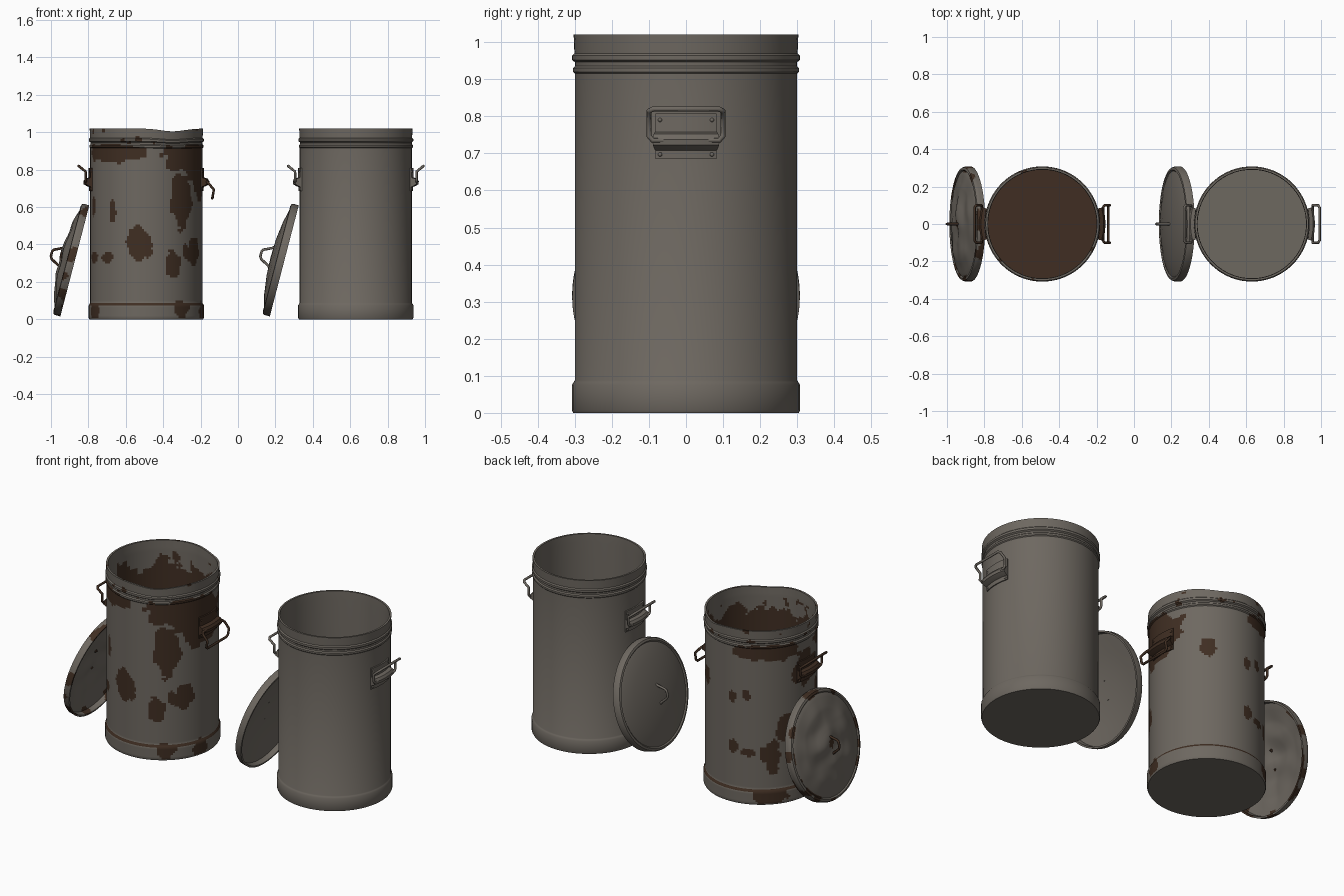
import bpy, bmesh
from math import pi, radians, degrees, atan2, hypot, sin, cos, exp, ceil
from mathutils import Vector, Matrix, noise

if "Cube" in bpy.data.objects:
    bpy.data.objects.remove(bpy.data.objects["Cube"])


def material(name, rgb):
    m = bpy.data.materials.new(name)
    m.use_nodes = True
    color = (*rgb, 1)
    m.diffuse_color = color
    bsdf = m.node_tree.nodes["Principled BSDF"]
    bsdf.inputs["Base Color"].default_value = color
    bsdf.inputs["Roughness"].default_value = 0.7
    return m


STEEL = material("warm grey steel", (0.155, 0.138, 0.118))
RUST = material("dark brown rust", (0.05, 0.027, 0.016))


def finish(obj, mats):
    for m in mats:
        obj.data.materials.append(m)
    bpy.ops.object.select_all(action='DESELECT')
    obj.select_set(True)
    bpy.context.view_layer.objects.active = obj


def mesh_object(name, bm, mats, matrix):
    bmesh.ops.recalc_face_normals(bm, faces=bm.faces[:])
    me = bpy.data.meshes.new(name)
    bm.to_mesh(me)
    bm.free()
    obj = bpy.data.objects.new(name, me)
    bpy.context.collection.objects.link(obj)
    obj.matrix_world = matrix
    finish(obj, mats)
    bpy.ops.object.shade_smooth_by_angle(angle=radians(35))
    return obj


def lathe(name, profile, segments, step, matrix, bend=None, rusty=None):
    """Spin an (r, z) profile, optionally bend it and pick rusty faces by rule."""
    bm = bmesh.new()
    pts = []
    for (r0, z0), (r1, z1) in zip(profile, profile[1:]):
        n = max(1, ceil(hypot(r1 - r0, z1 - z0) / step))
        pts += [(r0 + (r1 - r0) * i / n, z0 + (z1 - z0) * i / n) for i in range(n)]
    pts.append(profile[-1])
    verts = [bm.verts.new((r, 0, z)) for r, z in pts]
    edges = [bm.edges.new(pair) for pair in zip(verts, verts[1:])]
    bmesh.ops.spin(bm, geom=verts + edges, cent=(0, 0, 0), axis=(0, 0, 1),
                   angle=2 * pi, steps=segments, use_merge=True)
    bmesh.ops.remove_doubles(bm, verts=bm.verts[:], dist=0.0002)
    bmesh.ops.recalc_face_normals(bm, faces=bm.faces[:])
    if rusty:
        for f in bm.faces:
            f.material_index = int(rusty(f.calc_center_median(), f.normal))
    if bend:
        for v in bm.verts:
            v.co = bend(v.co)
    return mesh_object(name, bm, [STEEL, RUST], matrix)


def rod(name, points, radius, mat, matrix, cyclic=False):
    cu = bpy.data.curves.new(name, 'CURVE')
    cu.dimensions = '3D'
    cu.bevel_depth = radius
    cu.bevel_resolution = 2
    cu.use_fill_caps = True
    sp = cu.splines.new('POLY')
    sp.points.add(len(points) - 1)
    for p, co in zip(sp.points, points):
        p.co = (*co, 1)
    sp.use_cyclic_u = cyclic
    obj = bpy.data.objects.new(name, cu)
    bpy.context.collection.objects.link(obj)
    obj.matrix_world = matrix
    finish(obj, [mat])
    bpy.ops.object.convert(target='MESH')
    bpy.ops.object.shade_smooth_by_angle(angle=radians(50))


# Rust patches on the can wall: angle from the front, height, half sizes
PATCHES = [
    (-40, .89, 38, .05), (55, .86, 36, .08), (40, .64, 14, .14), (72, .76, 24, .12),
    (-6, .41, 12, .10), (29, .30, 8, .08), (56, .36, 12, .07), (-37, .57, 4, .06),
    (-44, .33, 9, .025), (-70, .33, 9, .03), (-70, .60, 5, .05), (-64, .04, 10, .04),
    (37, .05, 10, .05), (-140, .89, 36, .05), (-95, .77, 16, .10), (-117, .45, 11, .08),
    (-135, .28, 10, .08), (-160, .63, 5, .035), (-158, .30, 7, .02), (-137, .04, 18, .045),
    (142, .67, 8, .06), (-176, .62, 5, .035), (-175, .33, 5, .035), (92, .80, 24, .12),
    (75, .04, 9, .05),
]


def can_rust(c, n):
    wobble = noise.noise(c * 14) + 0.5 * noise.noise(c * 33)
    inside = n.x * c.x + n.y * c.y < -0.05 or (n.z > 0.5 and c.z < 0.1)
    if inside:
        return c.z < 0.9 + 0.12 * wobble
    if c.z < 0.005:
        return False
    if c.z > 0.94:
        return wobble > 0.5
    a = degrees(atan2(c.x, -c.y))
    for a0, z0, ha, hz in PATCHES:
        da = (a - a0 + 180) % 360 - 180
        if hypot(da / ha, (c.z - z0) / hz) + 0.5 * wobble < 1:
            return True
    return False


def can_bend(co):
    # sagging upper rim
    k = max(0, (co.z - 0.9) / 0.12)
    sag = 0.015 * exp(-((co.x - 0.14) / 0.09) ** 2)
    return co - Vector((0, 0, k * sag))


def lid_rust(c, n):
    wobble = noise.noise(c * 13 + Vector((3, 1, 7)))
    r = hypot(c.x, c.y)
    if r > 0.275:
        return wobble > 0.12
    return n.z > 0 and r + 0.05 * wobble < 0.035


def lid_bend(co):
    # shallow dents in the dome
    k = max(0, 1 - hypot(co.x, co.y) / 0.3)
    return co + Vector((0, 0, 0.03 * k * noise.noise(Vector((co.x, co.y, 0.3)) * 9)))


CAN = [(0, 0), (.304, 0), (.308, .008), (.308, .075), (.303, .083), (.300, .088),
       (.300, .915), (.305, .920), (.305, .930), (.299, .936), (.299, .946),
       (.307, .952), (.307, .964), (.301, .970), (.303, 1.02), (.292, 1.02),
       (.290, .97), (.290, .03), (0, .03)]
LID = [(0, .066), (.1, .062), (.2, .05), (.27, .034), (.294, .03), (.297, 0), (.307, 0),
       (.307, .03), (.302, .04), (.290, .043), (.283, .037), (.27, .042), (.2, .059),
       (.1, .072), (0, .076)]
BRACKET = [(.29, .685), (.306, .685), (.307, .708), (.318, .712), (.335, .722),
           (.337, .738), (.328, .752), (.309, .758), (.308, .808), (.29, .808)]


def side_handle(name, matrix, swing, mat):
    # riveted bracket that wraps the lower bar
    bm = bmesh.new()
    half = radians(15.5)
    start = Matrix.Rotation(-half, 3, 'Z')
    face = bm.faces.new([bm.verts.new(start @ Vector((r, 0, z))) for r, z in BRACKET])
    bmesh.ops.spin(bm, geom=[face], cent=(0, 0, 0), axis=(0, 0, 1),
                   angle=2 * half, steps=10)
    for z in (.697, .79):
        for s in (-1, 1):
            spot = Matrix.Translation((.307 * cos(.23), s * .307 * sin(.23), z))
            bmesh.ops.create_icosphere(bm, subdivisions=2, radius=.006, matrix=spot)
    mesh_object(name + "_bracket", bm, [mat], matrix)
    # bent wire loop that swings on the bracket
    turn = Matrix.Rotation(swing, 3, 'Y')
    hinge = Vector((.325, 0, .735))
    half_loop = [(0, .09, 0), (0, .1, .012), (0, .1, .055), (.03, .1, .079), (.037, .088, .085)]
    loop = half_loop + [(x, -y, z) for x, y, z in reversed(half_loop)]
    rod(name + "_loop", [hinge + turn @ Vector(p) for p in loop], .007, mat, matrix, True)


def bin_set(prefix, x, worn):
    spot = Matrix.Translation((x, 0, 0))
    segs, step = (160, .0125) if worn else (80, 1)
    rules = (can_bend, can_rust) if worn else (None, None)
    lathe(prefix + "_can", CAN, segs, step, spot, *rules)
    metal = RUST if worn else STEEL
    for side, turn, swing in (("left", 0, 139 if worn else 0), ("right", pi, 0)):
        side_handle(prefix + "_" + side + "_handle", spot @ Matrix.Rotation(turn, 4, 'Z'),
                    radians(swing), metal)
    # lid leaning against the can
    lean = (Matrix.Translation((x - .3825, 0, .3125))
            @ Matrix.Rotation(radians(-75.4), 4, 'Y'))
    rules = (lid_bend, lid_rust) if worn else (None, None)
    lathe(prefix + "_lid", LID, segs, step, lean, *rules)
    grip = [(-.055, 0, .066), (-.045, 0, .08), (-.022, 0, .122), (-.008, 0, .13),
            (.02, 0, .13), (.03, 0, .122), (.05, 0, .08), (.06, 0, .066)]
    rod(prefix + "_lid_grip", grip, .007, metal, lean)


bin_set("rusty", -.49, True)
bin_set("clean", .63, False)
